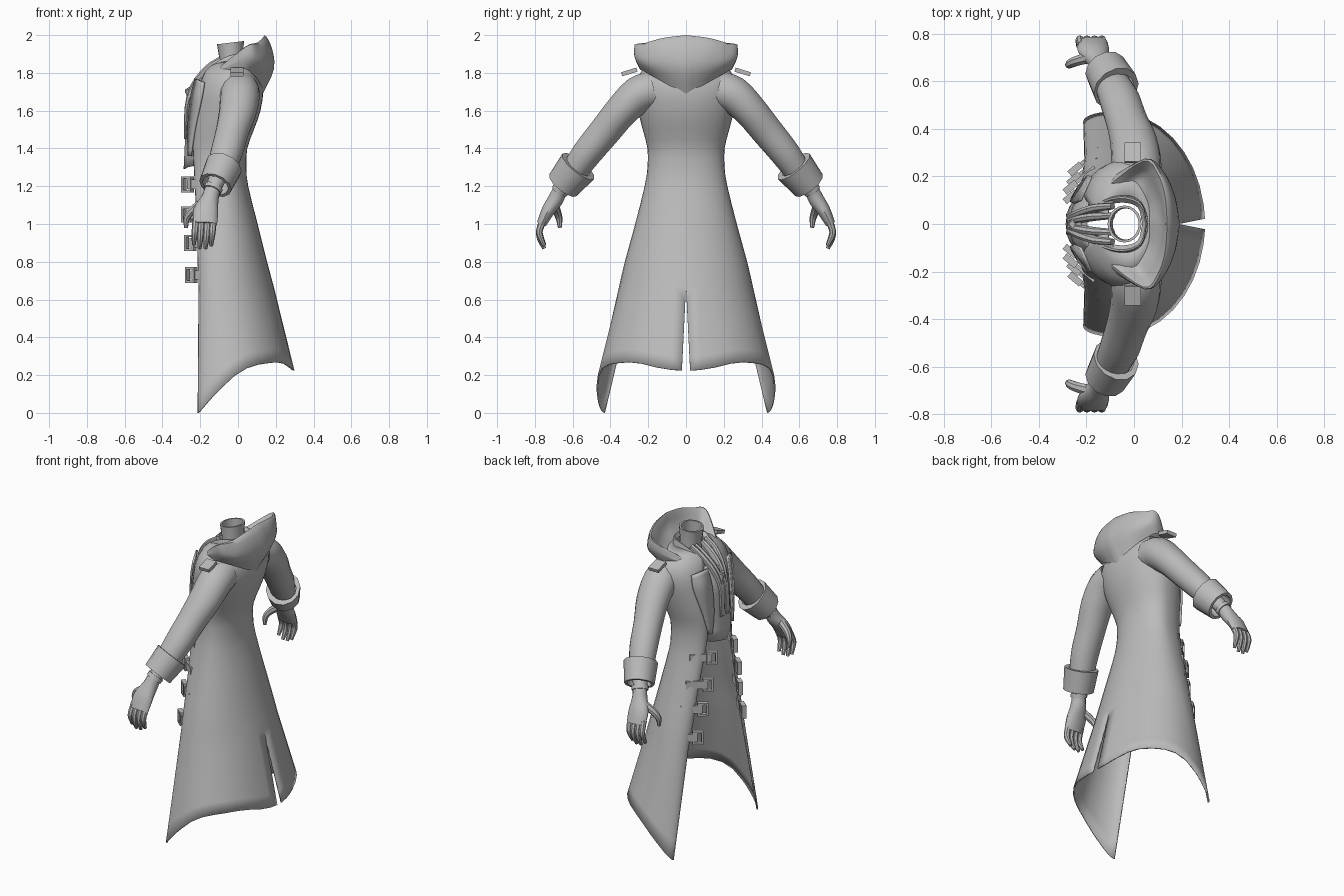
import bpy, bmesh, math
from mathutils import Vector, Matrix

if "Cube" in bpy.data.objects:
    bpy.data.objects.remove(bpy.data.objects["Cube"])

grey = bpy.data.materials.new("cloth_grey")
grey.diffuse_color = (0.5, 0.5, 0.5, 1)
grey.use_nodes = True
grey.node_tree.nodes["Principled BSDF"].inputs["Base Color"].default_value = grey.diffuse_color


def finish(name, bm, mirror=True, thick=0.0):
    bmesh.ops.remove_doubles(bm, verts=bm.verts, dist=1e-5)
    bmesh.ops.recalc_face_normals(bm, faces=bm.faces)
    me = bpy.data.meshes.new(name)
    bm.to_mesh(me)
    bm.free()
    me.materials.append(grey)
    ob = bpy.data.objects.new(name, me)
    bpy.context.collection.objects.link(ob)
    if mirror:
        m = ob.modifiers.new("mirror", 'MIRROR')
        m.use_axis = (False, True, False)
        m.merge_threshold = 0.0005
    if thick:
        s = ob.modifiers.new("thickness", 'SOLIDIFY')
        s.thickness, s.offset = thick, 0
    return ob


def grid(bm, rows, closed=False):
    vs = [[bm.verts.new(p) for p in r] for r in rows]
    n = len(rows[0])
    for a, b in zip(vs, vs[1:]):
        for i in range(n if closed else n - 1):
            j = (i + 1) % n
            bm.faces.new((a[i], a[j], b[j], b[i]))
    return vs


def spline(pts, steps=4):
    """Catmull-Rom curve through tuples of any length."""
    p = [Vector(q) for q in pts]
    p = [p[0] * 2 - p[1]] + p + [p[-1] * 2 - p[-2]]
    out = []
    for i in range(1, len(p) - 2):
        a, b, c, d = p[i - 1:i + 3]
        for k in range(steps):
            t = k / steps
            out.append(0.5 * (2 * b + (c - a) * t + (2 * a - 5 * b + 4 * c - d) * t * t
                              + (3 * b - a - 3 * c + d) * t ** 3))
    return out + [p[-2]]


def tube(bm, path, n=14, steps=3, axis=None, caps=True):
    """Path of (x, y, z, radius along x, radius across)."""
    pts = spline(path, steps) if steps > 1 else [Vector(q) for q in path]
    cen = [Vector(q[:3]) for q in pts]
    rows = []
    for i, q in enumerate(pts):
        t = Vector(axis) if axis else cen[min(i + 1, len(cen) - 1)] - cen[max(i - 1, 0)]
        t.normalize()
        u = (Vector((1, 0, 0)) - t * t.x).normalized()
        v = t.cross(u)
        rows.append([cen[i] + u * q[3] * math.cos(a) + v * q[4] * math.sin(a)
                     for a in [2 * math.pi * k / n for k in range(n)]])
    vs = grid(bm, rows, closed=True)
    if caps:
        bm.faces.new(vs[0])
        bm.faces.new(vs[-1])


def drape(bm, rows, steps=4):
    """Smooth surface through rows of control points."""
    cols = [spline(c, 3) for c in zip(*[spline(r, steps) for r in rows])]
    grid(bm, list(zip(*cols)))


def box(bm, c, size, rot):
    m = Matrix.Translation(c) @ rot @ Matrix.Diagonal((*size, 1))
    bmesh.ops.create_cube(bm, size=1, matrix=m)


# long coat: each level is z, front x, front y, side x, half width, back x
LEVELS = [(1.86, -.11, .03, -.03, .12, .06), (1.81, -.17, .06, -.02, .23, .10),
          (1.72, -.20, .10, -.02, .27, .13), (1.60, -.22, .11, -.04, .25, .115),
          (1.50, -.235, .11, -.06, .225, .08), (1.40, -.235, .11, -.08, .20, .045),
          (1.30, -.23, .12, -.08, .20, .04), (1.20, -.225, .14, -.08, .215, .05),
          (1.0, -.215, .19, -.08, .265, .10), (.8, -.21, .235, -.08, .32, .15),
          (.67, -.205, .27, -.08, .35, .185)]
HEM = (0, -.21, .43, -.08, .47, .295)


def section(level, n=9):
    z, xf, yf, xs, w, xb = level
    pts = []
    for k in range(n):
        a = math.pi / 2 * (1 - k / n)
        pts.append(Vector((xs - (xs - xf) * math.sin(a), yf + (w - yf) * math.cos(a), z)))
    for k in range(n + 1):
        a = math.pi / 2 * k / n
        pts.append(Vector((xs + (xb - xs) * math.sin(a), w * math.cos(a) if k < n else 0, z)))
    return pts


def hem_z(x):
    knots = [(-.3, 0), (-.21, 0), (-.13, .09), (-.03, .19), (.07, .25), (.2, .27), (.25, .26), (.3, .22)]
    for (x0, z0), (x1, z1) in zip(knots, knots[1:]):
        if x <= x1:
            return z0 + (z1 - z0) * (x - x0) / (x1 - x0)
    return knots[-1][1]


rows = [section(l) for l in spline(LEVELS, 2)]
last, hem = rows[-1], section(HEM)
for k in range(1, 7):
    f = k / 6
    row = [a.lerp(Vector((b.x, b.y, hem_z(b.x))), f) for a, b in zip(last, hem)]
    row[-1].y = .022 * f          # back slit
    rows.append(row)
bm = bmesh.new()
grid(bm, rows)
finish("long_coat", bm, thick=.008)

# tunic front under the coat
bm = bmesh.new()
drape(bm, [[(-.14, .13, 1.77), (-.20, .07, 1.77), (-.225, 0, 1.75)],
           [(-.17, .16, 1.65), (-.24, .09, 1.65), (-.27, 0, 1.65)],
           [(-.20, .15, 1.50), (-.255, .08, 1.50), (-.275, 0, 1.50)],
           [(-.22, .13, 1.31), (-.27, .07, 1.30), (-.285, 0, 1.29)]])
finish("tunic_front", bm, thick=.006)

# lapels
bm = bmesh.new()
grid(bm, [spline([(-.18, .20, 1.75), (-.195, .20, 1.66), (-.23, .16, 1.50), (-.25, .125, 1.36)]),
          spline([(-.225, .10, 1.77), (-.25, .09, 1.66), (-.263, .09, 1.50), (-.262, .105, 1.36)])])
finish("lapels", bm, thick=.012)

# lowered hood
bm = bmesh.new()
drape(bm, [
    [(.13, 0, 1.685), (.12, .10, 1.74), (.08, .19, 1.79), (.02, .245, 1.82), (-.12, .15, 1.76), (-.25, 0, 1.67)],
    [(.19, 0, 1.82), (.17, .11, 1.83), (.12, .22, 1.85), (.04, .268, 1.87), (-.13, .165, 1.79), (-.275, 0, 1.69)],
    [(.18, 0, 1.93), (.165, .12, 1.925), (.12, .22, 1.91), (.045, .275, 1.91), (-.12, .165, 1.80), (-.28, 0, 1.70)],
    [(.14, 0, 2.0), (.13, .12, 1.985), (.10, .21, 1.96), (.04, .265, 1.94), (-.12, .15, 1.815), (-.275, 0, 1.715)],
    [(.12, 0, 1.93), (.10, .10, 1.90), (.06, .17, 1.87), (.02, .20, 1.85), (-.10, .11, 1.80), (-.24, 0, 1.71)],
    [(.05, 0, 1.84), (.045, .07, 1.83), (.02, .11, 1.83), (-.02, .12, 1.83), (-.10, .08, 1.82), (-.20, 0, 1.74)]])
finish("hood", bm)

# inner collar and scarf folds
bm = bmesh.new()
drape(bm, [
    [(.055, 0, 1.80), (.03, .10, 1.80), (-.05, .125, 1.81), (-.15, .10, 1.77), (-.27, .012, 1.65)],
    [(.055, 0, 1.90), (.03, .085, 1.90), (-.05, .115, 1.89), (-.15, .09, 1.83), (-.275, .012, 1.70)],
    [(.035, 0, 1.88), (.015, .07, 1.88), (-.05, .09, 1.87), (-.14, .07, 1.81), (-.26, .010, 1.69)]])
finish("inner_collar", bm)
bm = bmesh.new()
for y, z in ((.075, 1.87), (.035, 1.86)):
    tube(bm, [(-.09, y, z, .018, .014), (-.16, y * .9, z - .05, .022, .018),
              (-.23, y * .6, 1.73, .022, .018), (-.27, y * .4, 1.62, .012, .014),
              (-.28, y * .5, 1.45, .006, .012)], n=8)
finish("scarf_folds", bm)

# neck ring, open through the middle
bm = bmesh.new()
tube(bm, [(-.035, 0, 1.80, .064, .075), (-.035, 0, 1.87, .062, .072), (-.04, 0, 1.96, .072, .078),
          (-.04, 0, 1.96, .060, .068), (-.035, 0, 1.80, .055, .066)], n=20, steps=1,
     axis=(-.12, 0, 1), caps=False)
finish("neck_ring", bm, mirror=False)

# sleeves
bm = bmesh.new()
tube(bm, [(.01, .17, 1.71, .10, .10), (.01, .25, 1.685, .105, .10), (0, .34, 1.60, .10, .09),
          (-.03, .43, 1.49, .088, .085), (-.06, .52, 1.38, .085, .08), (-.09, .585, 1.29, .075, .072)],
     n=18, caps=False)
finish("sleeves", bm)

# turned back cuffs
bm = bmesh.new()
A, B = (-.075, .57, 1.305), (-.12, .652, 1.205)
tube(bm, [(*A, .078, .075), (*A, .10, .108), (*B, .09, .092), (*B, .072, .074), (*A, .070, .07)], n=12,
     steps=1, axis=(-.045, .08, -.1), caps=False)
finish("cuffs", bm)

# gloved hands
bm = bmesh.new()
tube(bm, [(-.10, .61, 1.26, .048, .045), (-.135, .665, 1.18, .043, .040), (-.15, .69, 1.13, .048, .042),
          (-.17, .73, 1.07, .066, .036), (-.175, .765, 1.0, .064, .026)], n=14)
for i, x in enumerate((-.222, -.192, -.160, -.130)):
    drop = (.02, 0, 0, .015)[i]
    tube(bm, [(x, .75, 1.03, .018, .020), (x - .005, .775, .97, .018, .018),
              (x - .008, .772, .92 + drop, .016, .016), (x - .012, .75, .87 + drop, .010, .010)], n=8)
tube(bm, [(-.19, .70, 1.11, .025, .025), (-.245, .685, 1.07, .022, .022),
          (-.272, .672, 1.03, .018, .018), (-.275, .668, .98, .010, .010)], n=8)
finish("gloved_hands", bm)
bm = bmesh.new()
tube(bm, [(-.128, .655, 1.195, .050, .047), (-.137, .668, 1.175, .050, .047)], n=14, steps=1)
finish("wrist_bands", bm)

# shoulder tabs
bm = bmesh.new()
box(bm, (-.005, .30, 1.805), (.07, .085, .022), Matrix.Rotation(-.3, 4, 'X'))
finish("shoulder_tabs", bm)

# straps with buckle frames down the front edges
straps, frames = bmesh.new(), bmesh.new()
for z, yf, shift in ((1.21, .138, 0), (1.05, .178, 0), (.90, .212, .015), (.73, .255, .02)):
    rot = Matrix.Rotation(math.atan2(.10, .12), 4, 'Z')
    mid = Vector((-.225 + shift, yf + .012, z))
    along = rot @ Vector((1, 0, 0))
    box(straps, mid + along * .012, (.13, .016, .05), rot)
    end = mid - along * .055
    for s in (-1, 1):
        box(frames, end + along * .026 * s, (.012, .028, .08), rot)
        box(frames, end + Vector((0, 0, .036 * s)), (.064, .028, .012), rot)
finish("straps", straps)
finish("buckles", frames)

# smooth shading with sharp edges kept
for ob in bpy.context.collection.objects:
    ob.select_set(True)
    bpy.context.view_layer.objects.active = ob
bpy.ops.object.shade_smooth_by_angle(angle=math.radians(40))
